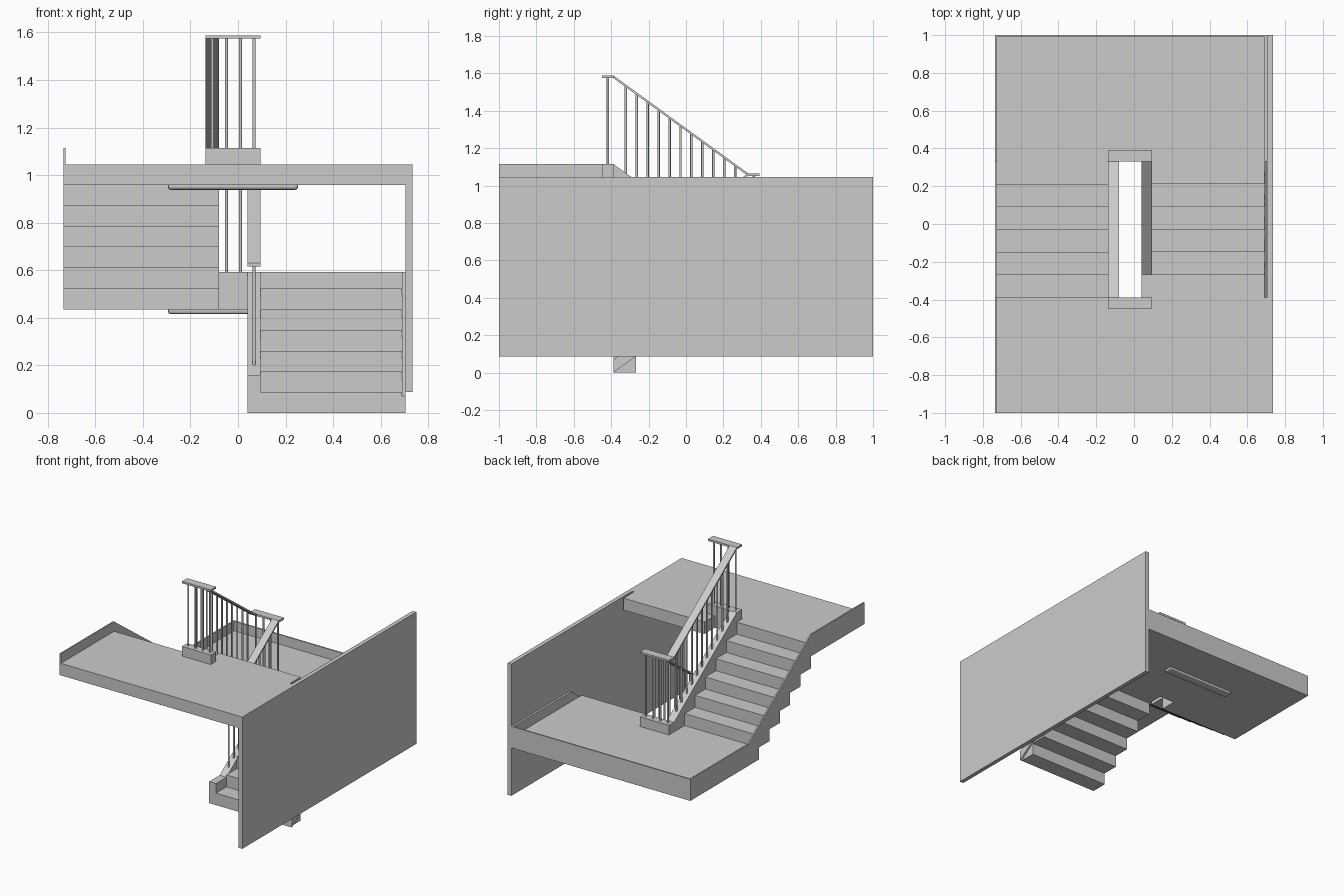
import bpy, bmesh
from mathutils import Vector

if "Cube" in bpy.data.objects:
    bpy.data.objects.remove(bpy.data.objects["Cube"])

R, G = 0.0871, 0.12          # riser height, tread depth
A, B = -0.388, 0.332         # front and back edges of the stairwell
MID, TOP = 6 * R, 12 * R     # landing levels
S = 0.07                     # curb / skirting height
RAIL, RT = 0.473, 0.014      # handrail top above curb, handrail thickness
XL, XR = -0.735, 0.735


def finish(bm, name):
    bmesh.ops.recalc_face_normals(bm, faces=bm.faces)
    me = bpy.data.meshes.new(name)
    bm.to_mesh(me)
    bm.free()
    ob = bpy.data.objects.new(name, me)
    bpy.context.collection.objects.link(ob)
    return ob


def prism(name, x0, x1, yz):
    """Extrude a side profile (y, z) from x0 to x1."""
    bm = bmesh.new()
    face = bm.faces.new([bm.verts.new((x0, y, z)) for y, z in yz])
    ext = bmesh.ops.extrude_face_region(bm, geom=[face])
    vs = [v for v in ext["geom"] if isinstance(v, bmesh.types.BMVert)]
    bmesh.ops.translate(bm, verts=vs, vec=(x1 - x0, 0, 0))
    return finish(bm, name)


def box(name, x0, x1, y0, y1, z0, z1):
    return prism(name, x0, x1, [(y0, z0), (y1, z0), (y1, z1), (y0, z1)])


def slab(name, outline, z0, z1):
    """Extrude a plan outline (x, y) from z0 to z1."""
    bm = bmesh.new()
    face = bm.faces.new([bm.verts.new((x, y, z0)) for x, y in outline])
    ext = bmesh.ops.extrude_face_region(bm, geom=[face])
    vs = [v for v in ext["geom"] if isinstance(v, bmesh.types.BMVert)]
    bmesh.ops.translate(bm, verts=vs, vec=(0, 0, z1 - z0))
    return finish(bm, name)


def low(y):                  # lower curb slope
    return S + (y - A) * R / G


def up(y):                   # upper curb slope
    return MID + S + (B - y) * R / G


def balusters(name, spots):
    bm = bmesh.new()
    for x, y, z0, z1 in spots:
        r = bmesh.ops.create_cone(bm, cap_ends=True, segments=10, radius1=0.0065,
                                  radius2=0.0065, depth=z1 - z0)
        bmesh.ops.translate(bm, verts=r["verts"], vec=(x, y, (z0 + z1) / 2))
    ob = finish(bm, name)
    for p in ob.data.polygons:
        p.use_smooth = len(p.vertices) == 4


# Landings
slab("back_landing", [(XL, 1), (XL, B - G), (-0.137, B - G), (-0.137, B), (0.095, B),
                      (0.095, B - G), (0.69, B - G), (0.69, B), (0.705, B), (0.705, 1)],
     MID - R, MID)
slab("front_landing", [(XL, -1), (0.705, -1), (0.705, A), (0.69, A), (0.69, A + G),
                       (0.04, A + G), (0.04, A), (XL, A)], TOP - R, TOP)

# Side wall
box("side_wall", 0.705, XR, -1, 1, R, TOP)

# Steps of both flights
for i in range(5):
    y = A + i * G
    box(f"lower_step_{i + 1}", 0.095, 0.69, y, y + G, i * R, (i + 1) * R)
    y = B - G - i * G
    box(f"upper_step_{i + 1}", XL + 0.01, -0.137, y - G, y, MID + i * R, MID + (i + 1) * R)

# Inner stringers with a stepped underside
low_teeth, up_teeth = [], []
for i in range(6):
    low_teeth += [(A + i * G, i * R), (A + (i + 1) * G, i * R)]
    up_teeth += [(B - i * G, MID + (i - 1) * R), (B - (i + 1) * G, MID + (i - 1) * R)]
prism("lower_stringer", 0.04, 0.095,
      low_teeth + [(B, low(B)), (A + G, low(A + G)), (A, low(A + G))])
prism("upper_stringer", -0.137, -0.08, up_teeth + [(A, up(A)), (B, up(B))])

# Curbs at the ends of the well
box("back_curb", -0.137, 0.095, B, B + 0.06, MID, MID + S)
box("front_curb", -0.137, 0.095, A - 0.06, A, TOP, TOP + S)

# Skirting boards
prism("outer_skirting", XL, XL + 0.01,
      [(1, MID - R)] + up_teeth[1:] + [(A, TOP - R), (-1, TOP - R), (-1, TOP + S),
                                       (A, TOP + S), (B, MID + S), (1, MID + S)])
prism("wall_skirting", 0.69, 0.705,
      [(A, 0), (B, MID), (1, MID), (1, MID + S), (B, MID + S), (A, S)])
box("back_skirting", XL + 0.01, 0.705, 0.99, 1, MID - R, MID + S)

# Handrails: two sloping pieces and two level end pieces
for name, x0, x1, f, ya, yb in (("lower_handrail", 0.04, 0.095, low, A + G, B),
                                ("upper_handrail", -0.137, -0.08, up, A, B)):
    za, zb = f(ya) + RAIL, f(yb) + RAIL
    prism(name, x0, x1, [(ya, za - RT), (yb, zb - RT), (yb, zb), (ya, za)])
zb, zt = MID + S + RAIL, TOP + S + RAIL
box("back_handrail", -0.137, 0.095, B, B + 0.06, zb - RT, zb)
box("front_handrail", -0.137, 0.095, A - 0.06, A, zt - RT, zt)

# Balusters
H = RAIL - RT / 2
low_y = [-0.203 + 0.0585 * k for k in range(9)]
up_y = [-0.322 + 0.0585 * k for k in range(11)]
balusters("lower_balusters", [(0.068, y, low(y) - 0.005, low(y) + H) for y in low_y])
balusters("upper_balusters", [(-0.108, y, up(y) - 0.005, up(y) + H) for y in up_y])
end_x = [-0.108, -0.049, 0.01, 0.068]
balusters("back_balusters", [(x, B + 0.03, MID + S, MID + S + H) for x in end_x])
balusters("front_balusters", [(x, A - 0.03, TOP + S, TOP + S + H) for x in end_x])

# Ceiling lamps under the landings
for name, y, z in (("back_lamp", 0.665, MID - R), ("front_lamp", -0.69, TOP - R)):
    lamp = box(name, -0.295, 0.253, y - 0.032, y + 0.032, z - 0.02, z)
    bm = bmesh.new()
    bm.from_mesh(lamp.data)
    edges = [e for e in bm.edges if any(v.co.z < z - 0.01 for v in e.verts)]
    bmesh.ops.bevel(bm, geom=edges, offset=0.012, segments=2, affect="EDGES", profile=0.5)
    bm.to_mesh(lamp.data)
    bm.free()
